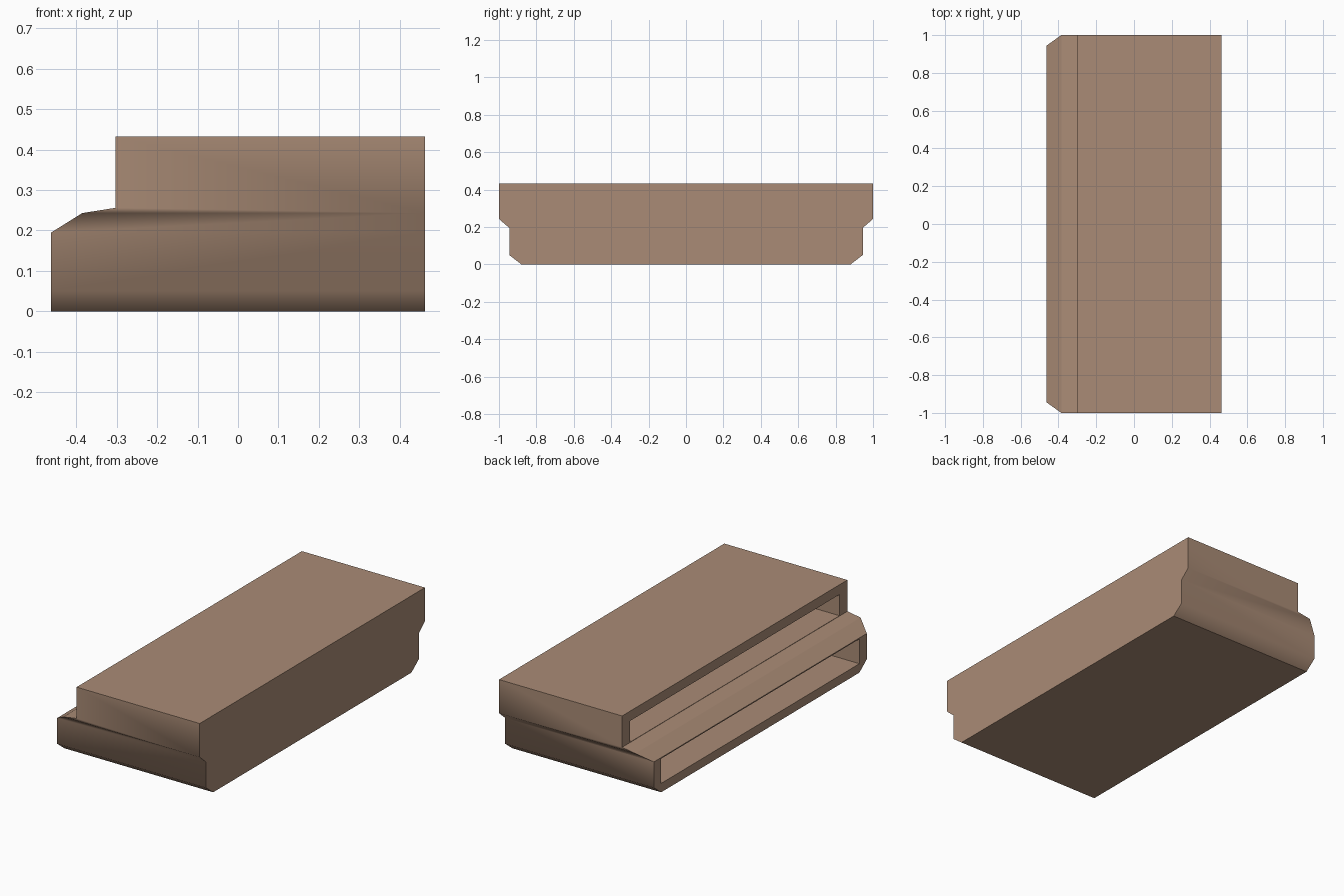
import bpy
import bmesh

if "Cube" in bpy.data.objects:
    bpy.data.objects.remove(bpy.data.objects["Cube"])

tan = bpy.data.materials.new("warm tan")
tan.use_nodes = True
tan.diffuse_color = (0.40, 0.26, 0.18, 1)
tan.node_tree.nodes["Principled BSDF"].inputs["Base Color"].default_value = tan.diffuse_color


def prism(name, outline, axis, start, end):
    """Extrude a closed outline along x (outline in y, z) or y (outline in x, z)."""
    def place(a, b, t):
        return (t, a, b) if axis == "x" else (a, t, b)
    bm = bmesh.new()
    base = bm.faces.new([bm.verts.new(place(a, b, start)) for a, b in outline])
    grown = bmesh.ops.extrude_face_region(bm, geom=[base])["geom"]
    for v in grown:
        if isinstance(v, bmesh.types.BMVert):
            v.co["xy".index(axis)] = end
    bmesh.ops.recalc_face_normals(bm, faces=bm.faces)
    mesh = bpy.data.meshes.new(name)
    bm.to_mesh(mesh)
    bm.free()
    mesh.materials.append(tan)
    obj = bpy.data.objects.new(name, mesh)
    bpy.context.collection.objects.link(obj)
    return obj


def carve(obj, cutter):
    """Subtract the cutter and throw it away."""
    mod = obj.modifiers.new("carve", "BOOLEAN")
    mod.operation = "DIFFERENCE"
    mod.solver = "EXACT"
    mod.object = cutter
    bpy.context.view_layer.objects.active = obj
    bpy.ops.object.modifier_apply(modifier=mod.name)
    bpy.data.objects.remove(cutter)


# Main casing: mirrored end profile, wide above and narrow below
half = [(0.88, 0), (0.945, 0.05), (0.945, 0.195), (1, 0.243), (1, 0.432)]
profile = half + [(-y, z) for y, z in reversed(half)]
casing = prism("casing", profile, "x", -0.462, 0.462)

# Stepped ledge along the open side
ledge = [(-0.462, 0.195), (-0.385, 0.243), (-0.303, 0.256)]
step = [(-0.539, 0.147)] + ledge[1:] + [(-0.303, 0.6), (-0.539, 0.6)]
carve(casing, prism("step_cutter", step, "y", -1.2, 1.2))

# Upper slot, level with the ledge
upper = [(-0.36, 0.258), (0.40, 0.258), (0.40, 0.377), (-0.36, 0.377)]
carve(casing, prism("upper_slot_cutter", upper, "y", -0.93, 0.93))

# Lower slot, leaving a thin skin under the ledge
skin = [(x, z - 0.006) for x, z in ledge]
lower = [(-0.52, 0.05), (0.40, 0.05), (0.40, 0.25)] + skin[::-1] + [(-0.52, 0.189)]
carve(casing, prism("lower_slot_cutter", lower, "y", -0.88, 0.88))

# Soft shading over the outer end walls only, crisp edges elsewhere
bm = bmesh.new()
bm.from_mesh(casing.data)
bm.normal_update()


def is_end_wall(face):
    return abs(face.normal.y) > 0.3 and abs(face.calc_center_median().y) > 0.9 \
        and all(abs(v.co.y) > 0.87 for v in face.verts) \
        and face.normal.y * face.calc_center_median().y > 0


for face in bm.faces:
    face.smooth = is_end_wall(face)
for edge in bm.edges:
    edge.smooth = all(f.smooth for f in edge.link_faces)
bm.to_mesh(casing.data)
bm.free()
